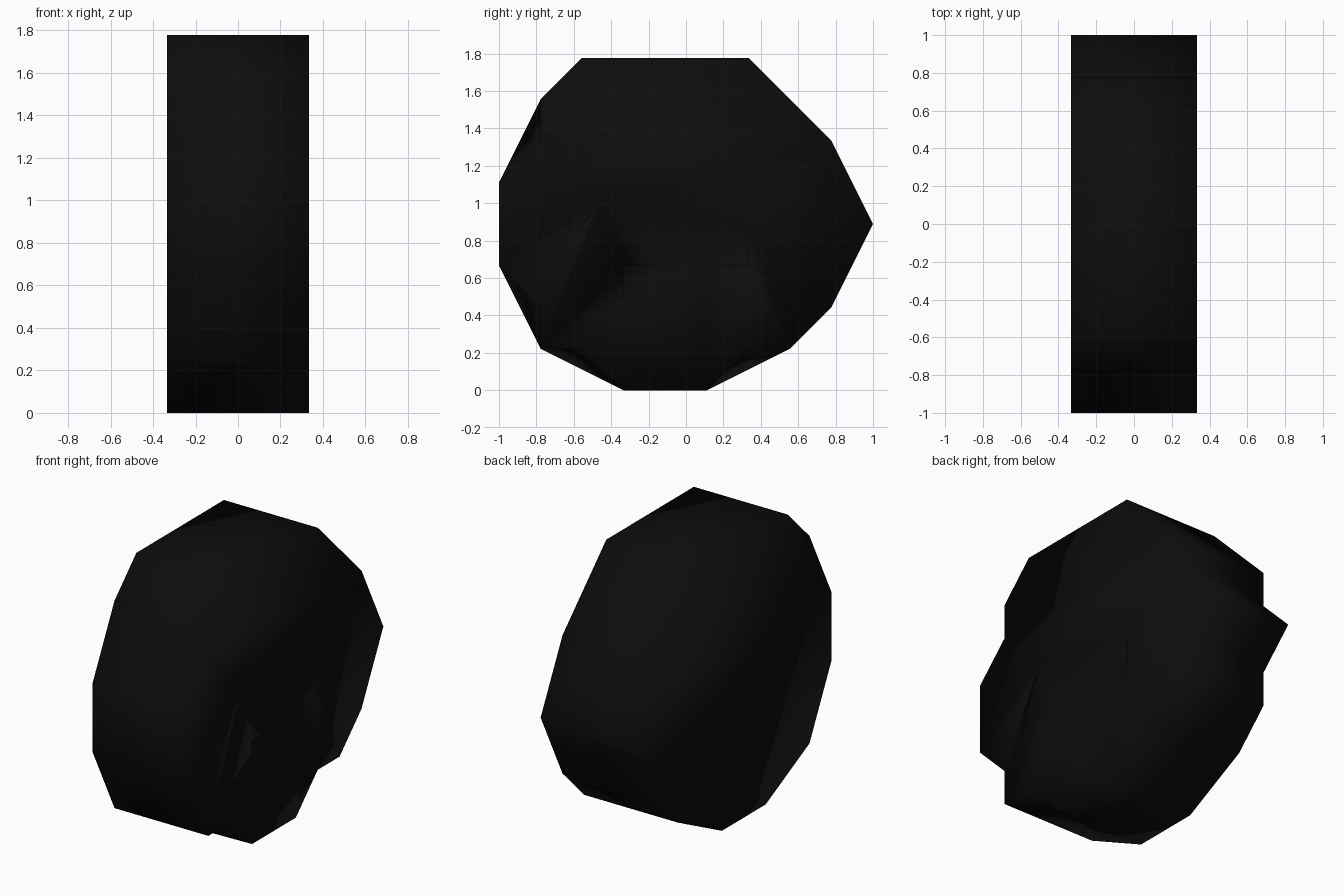
import bpy, bmesh

cube = bpy.data.objects.get("Cube")
if cube:
    bpy.data.objects.remove(cube)

U = 1 / 9          # grid unit of the faceted outline
HALF = 3 * U       # half of the slab thickness

# Outline as (y, z, kind): "" is a plain corner, "L" / "R" is chipped on the +x / -x side only
OUTLINE = [
    (-5, 16, ""), (3, 16, ""), (7, 12, ""), (7, 10, "R"), (9, 8, ""), (7, 6, "R"),
    (7, 4, ""), (5, 2, ""), (3, 2, "L"), (1, 0, ""), (-3, 0, ""), (-5, 2, "L"),
    (-7, 2, ""), (-7, 4, "L"), (-9, 6, ""), (-9, 10, ""), (-7, 12, "L"), (-7, 14, ""),
]

black = bpy.data.materials.new("coal_black")
black.use_nodes = True
color = (0.004, 0.004, 0.004, 1)
black.diffuse_color = color
black.node_tree.nodes["Principled BSDF"].inputs["Base Color"].default_value = color


def make_object(name, bm):
    bmesh.ops.recalc_face_normals(bm, faces=bm.faces)
    mesh = bpy.data.meshes.new(name)
    bm.to_mesh(mesh)
    bm.free()
    mesh.materials.append(black)
    obj = bpy.data.objects.new(name, mesh)
    bpy.context.collection.objects.link(obj)
    return obj


def side_ring(bm, x, side):
    """Outline on one side; chips of the other side flatten onto the straight edge."""
    ring = []
    for i, (y, z, kind) in enumerate(OUTLINE):
        if kind and kind != side:
            a, b = OUTLINE[i - 1], OUTLINE[(i + 1) % len(OUTLINE)]
            y, z = (a[0] + b[0]) / 2, (a[1] + b[1]) / 2
        ring.append(bm.verts.new((x, y * U, z * U)))
    return ring


# Rock slab: two outlines joined by a rim
bm = bmesh.new()
left = side_ring(bm, HALF, "L")
right = side_ring(bm, -HALF, "R")
bm.faces.new(left)
bm.faces.new(right)
for i in range(len(left)):
    j = (i + 1) % len(left)
    bm.faces.new((left[i], left[j], right[j], right[i]))
rock = make_object("rock_slab", bm)

# Small wedge-shaped chips in the left face
CHIPS = [
    ((3, 6), (1, 6), (3, 8)),
    ((-3, 6), (-1, 6), (-3, 4)),
    ((-4.4, 8.6), (-5, 8), (-4, 9.3)),
]
bm = bmesh.new()
for chip in CHIPS:
    outer = [bm.verts.new((HALF + 0.01, y * U, z * U)) for y, z in chip]
    deep = bm.verts.new((HALF - 0.1, chip[0][0] * U, chip[0][1] * U))
    bm.faces.new(outer)
    for i in range(3):
        bm.faces.new((outer[i], outer[(i + 1) % 3], deep))
cutter = make_object("chip_cutter", bm)
cutter.hide_render = True

cut = rock.modifiers.new("chips", "BOOLEAN")
cut.operation = "DIFFERENCE"
cut.solver = "EXACT"
cut.object = cutter
bpy.context.view_layer.objects.active = rock
bpy.ops.object.modifier_apply(modifier=cut.name)
bpy.data.objects.remove(cutter)

# Soft shading over the whole stone
for poly in rock.data.polygons:
    poly.use_smooth = True
